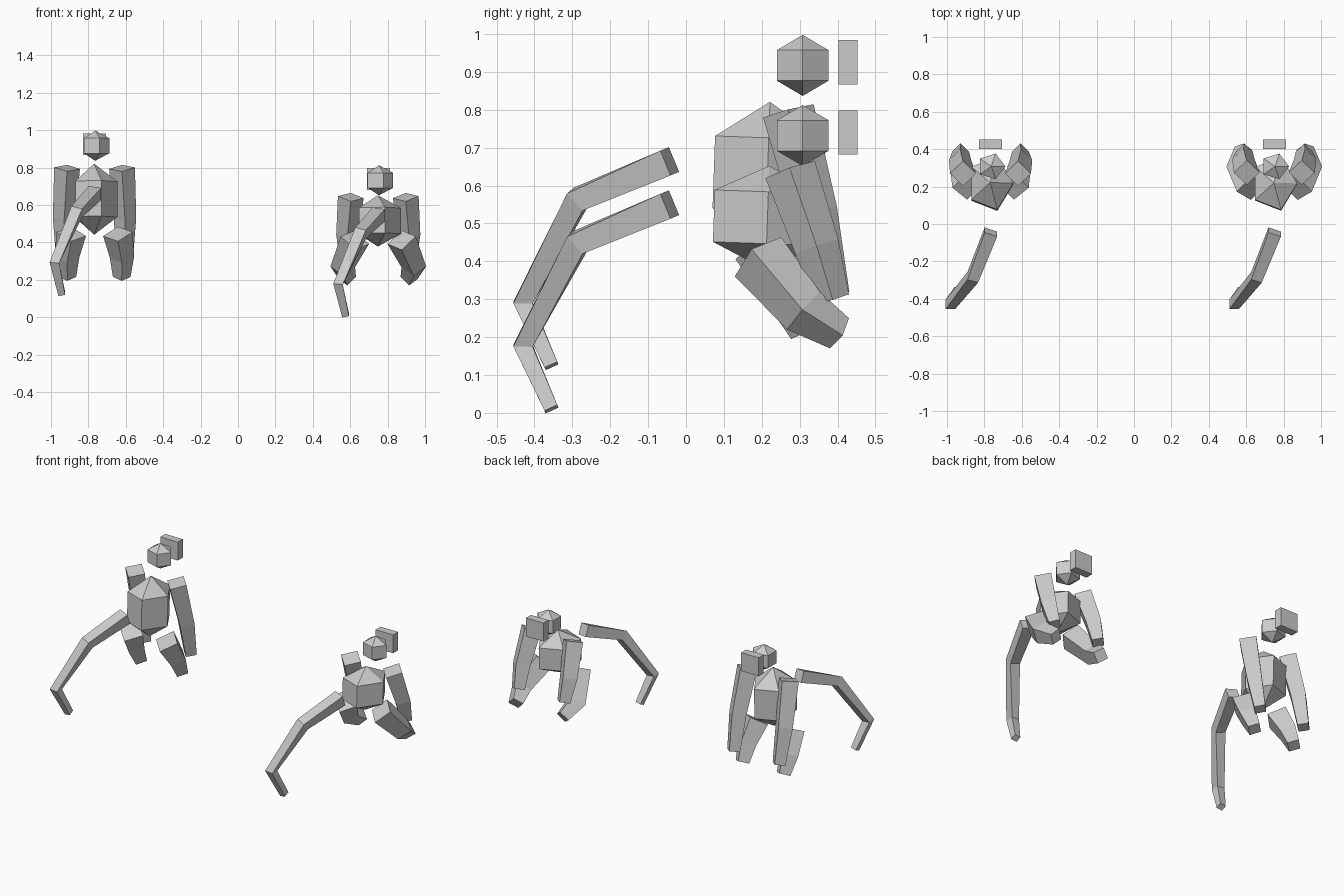
import bpy, bmesh
from math import cos, sin, pi, radians
from mathutils import Vector, Matrix

if "Cube" in bpy.data.objects:
    bpy.data.objects.remove(bpy.data.objects["Cube"])


def finish(bm, name):
    bmesh.ops.recalc_face_normals(bm, faces=bm.faces)
    me = bpy.data.meshes.new(name)
    bm.to_mesh(me)
    bm.free()
    ob = bpy.data.objects.new(name, me)
    bpy.context.collection.objects.link(ob)
    return ob


def skin(bm, rings):
    n = len(rings[0])
    for a, b in zip(rings, rings[1:]):
        for i in range(n):
            j = (i + 1) % n
            bm.faces.new((a[i], a[j], b[j], b[i]))


# five-sided ball with two rings and pointed poles
def ball(name, centre, rx, ry, rz, tilt=0):
    bm = bmesh.new()
    rings = [[bm.verts.new((rx * cos(2 * pi * i / 5), ry * sin(2 * pi * i / 5), z))
              for i in range(5)] for z in (-rz / 2, rz / 2)]
    skin(bm, rings)
    for ring, z in zip(rings, (-rz, rz)):
        tip = bm.verts.new((0, 0, z))
        for i in range(5):
            bm.faces.new((ring[i], ring[(i + 1) % 5], tip))
    m = Matrix.Translation(centre) @ Matrix.Rotation(radians(tilt), 4, 'X')
    bmesh.ops.transform(bm, matrix=m, verts=bm.verts)
    finish(bm, name)


# tapered four-sided tube along a bent path; points are (x, y, z, corner radius)
def limb(name, pts, turn=0):
    bm = bmesh.new()
    p = [Vector(q[:3]) for q in pts]
    d = [(b - a).normalized() for a, b in zip(p, p[1:])]
    rings = []
    for i, q in enumerate(p):
        t = (d[max(i - 1, 0)] + d[min(i, len(d) - 1)]).normalized()
        u = Vector((1, 0, 0))
        u = (u - t * u.dot(t)).normalized()
        v = t.cross(u)
        rings.append([bm.verts.new(q + pts[i][3] * (u * cos(turn + k * pi / 2) + v * sin(turn + k * pi / 2)))
                      for k in range(4)])
    skin(bm, rings)
    bm.faces.new(rings[0])
    bm.faces.new(rings[-1])
    finish(bm, name)


def box(name, centre, size):
    bm = bmesh.new()
    bmesh.ops.create_cube(bm, size=1, matrix=Matrix.Translation(centre) @ Matrix.Diagonal((*size, 1)))
    finish(bm, name)


def figure(tag, x, head_z, body_z, body_h, tail_z, arm, leg):
    ball(tag + "_head", (x + .004, .308, head_z), .075, .072, .0805)
    box(tag + "_head_block", (x, .427, head_z + .008), (.123, .05, .117))
    ball(tag + "_body", (x - .002, .215, body_z), .124, .149, body_h, -2)
    # tail curving down in front
    tail = [(.002, -.043, .55, .05), (-.095, -.285, .45, .043),
            (-.215, -.43, .177, .036), (-.175, -.355, .01, .026)]
    limb(tag + "_tail", [(x + a, b, c + tail_z, r) for a, b, c, r in tail], pi / 4)
    # mirrored arms and legs
    for side, s in (("left", -1), ("right", 1)):
        for part, path in (("arm", arm), ("leg", leg)):
            limb(f"{tag}_{side}_{part}", [(x + s * a, b, c, r) for a, b, c, r in path])


figure("tall", -.767, .917, .631, .19, .114,
       [(.147, .27, .797, .069), (.163, .34, .53, .06), (.16, .387, .31, .045)],
       [(.125, .2, .445, .08), (.147, .27, .32, .065), (.145, .32, .215, .047)])
figure("short", .75, .732, .515, .137, 0,
       [(.147, .275, .642, .069), (.165, .345, .44, .06), (.16, .387, .3, .045)],
       [(.125, .19, .412, .08), (.19, .31, .27, .066), (.165, .405, .21, .047)])
